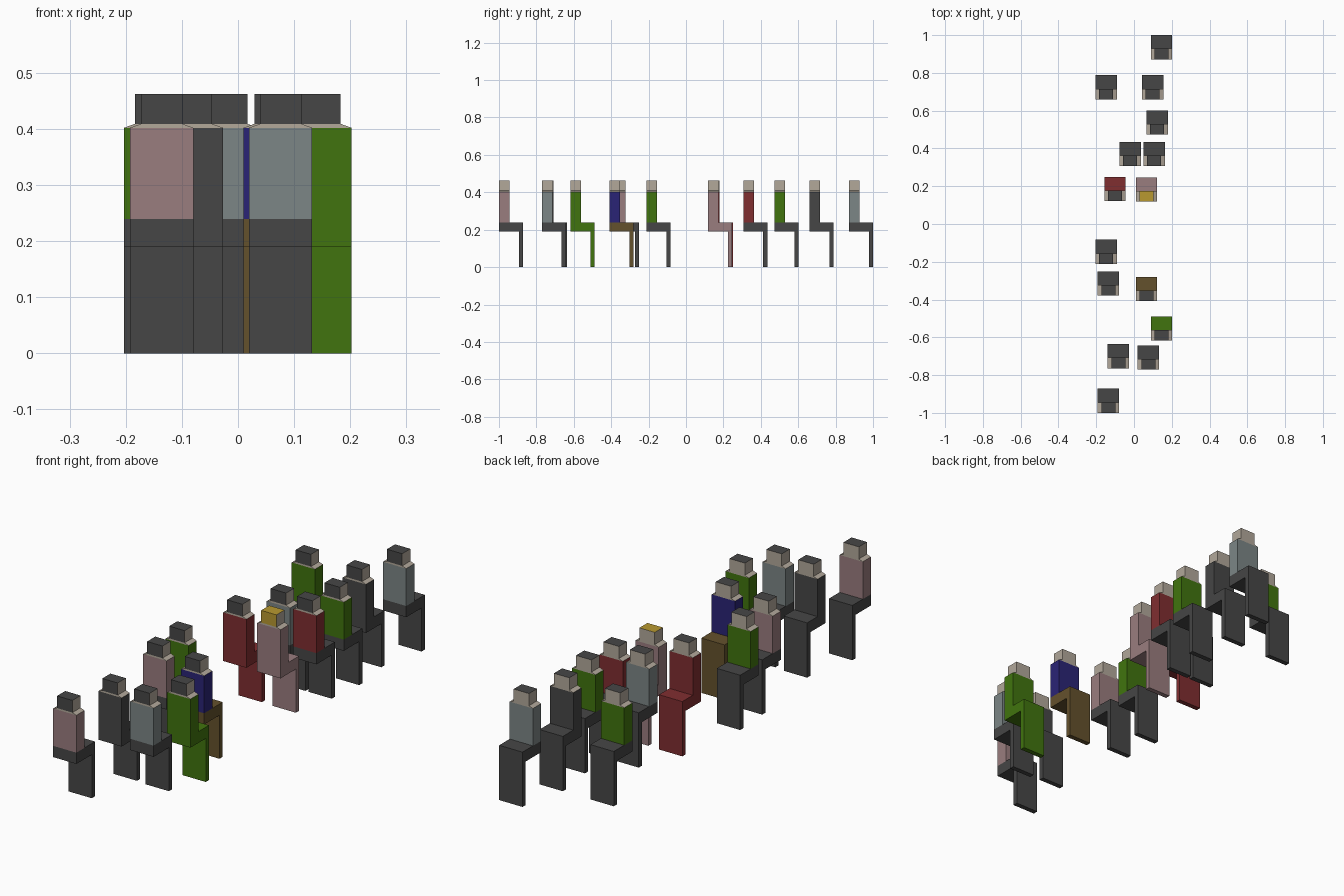
import bpy

if "Cube" in bpy.data.objects:
    bpy.data.objects.remove(bpy.data.objects["Cube"])

W, D = 0.1125, 0.128          # person width and depth (seat back to knees)
BODY = 0.056                  # torso depth
SEAT, TOP, NECK, CROWN = 0.239, 0.402, 0.409, 0.462
HEAD = 0.037                  # half head width

RGB = {
    "dark": (70, 70, 70), "green": (65, 116, 14), "pink": (154, 125, 127),
    "mist": (124, 134, 134), "blue": (42, 36, 118), "brown": (100, 81, 44),
    "red": (128, 46, 48), "yellow": (184, 153, 48), "skin": (178, 168, 154),
}


def linear(c):
    c /= 255
    return c / 12.92 if c <= 0.04045 else ((c + 0.055) / 1.055) ** 2.4


MATS = {}
for key, rgb in RGB.items():
    MATS[key] = bpy.data.materials.new(key)
    MATS[key].diffuse_color = (*[linear(c) for c in rgb], 1)


def add(name, verts, faces, mats, loc, slots=None):
    me = bpy.data.meshes.new(name)
    me.from_pydata(verts, [], faces)
    for m in mats:
        me.materials.append(MATS[m])
    for i, s in enumerate(slots or []):
        me.polygons[i].material_index = s
    ob = bpy.data.objects.new(name, me)
    ob.location = loc
    bpy.context.collection.objects.link(ob)


def extrude_x(name, yz, w, mat, loc):
    """Side profile (y, z) extruded across the width."""
    n = len(yz)
    verts = [(s * w / 2, y, z) for s in (-1, 1) for y, z in yz]
    faces = [(i, i + n, (i + 1) % n + n, (i + 1) % n) for i in range(n)]
    faces += [tuple(range(n)), tuple(reversed(range(n, 2 * n)))]
    add(name, verts, faces, [mat], loc)


def ring(hw, z):
    return [(-hw, 0, z), (hw, 0, z), (hw, BODY, z), (-hw, BODY, z)]


SIDES = [(i, (i + 1) % 4, (i + 1) % 4 + 4, i + 4) for i in range(4)]


def person(x, y, torso, legs="dark", hair="dark"):
    loc = (x, y, 0)
    # bent legs: thighs and shins in one side profile
    extrude_x("legs", [(0, 0.19), (0.106, 0.19), (0.106, 0), (D, 0),
                       (D, SEAT), (0, SEAT)], W, legs, loc)
    # torso and sloping shoulders
    add("torso", ring(W / 2, SEAT) + ring(W / 2, TOP), SIDES, [torso], loc)
    add("shoulders", ring(W / 2, TOP) + ring(HEAD, NECK), SIDES, ["skin"], loc)
    # head: hair on the back and crown, skin elsewhere
    add("head", ring(HEAD, NECK) + ring(HEAD, CROWN), SIDES + [(4, 5, 6, 7)],
        ["skin", hair], loc, [1, 0, 0, 0, 1])


# x, rear y, torso colour, then optional leg and hair colours
for p in [
    (0.145, 0.872, "mist"), (-0.147, 0.66, "green"), (0.099, 0.66, "dark"),
    (0.123, 0.473, "green"), (-0.020, 0.307, "mist"), (0.107, 0.307, "red"),
    (-0.101, 0.122, "red", "red"), (0.066, 0.118, "pink", "pink", "yellow"),
    (-0.147, -0.211, "green"), (-0.136, -0.379, "pink"),
    (0.066, -0.408, "blue", "brown"), (0.146, -0.617, "green", "green"),
    (-0.083, -0.764, "dark"), (0.076, -0.771, "mist"), (-0.136, -1.0, "pink"),
]:
    person(*p)

for m in bpy.data.materials:
    if m.users and not m.is_grease_pencil:
        m.use_nodes = True
        m.node_tree.nodes["Principled BSDF"].inputs["Base Color"].default_value = m.diffuse_color
